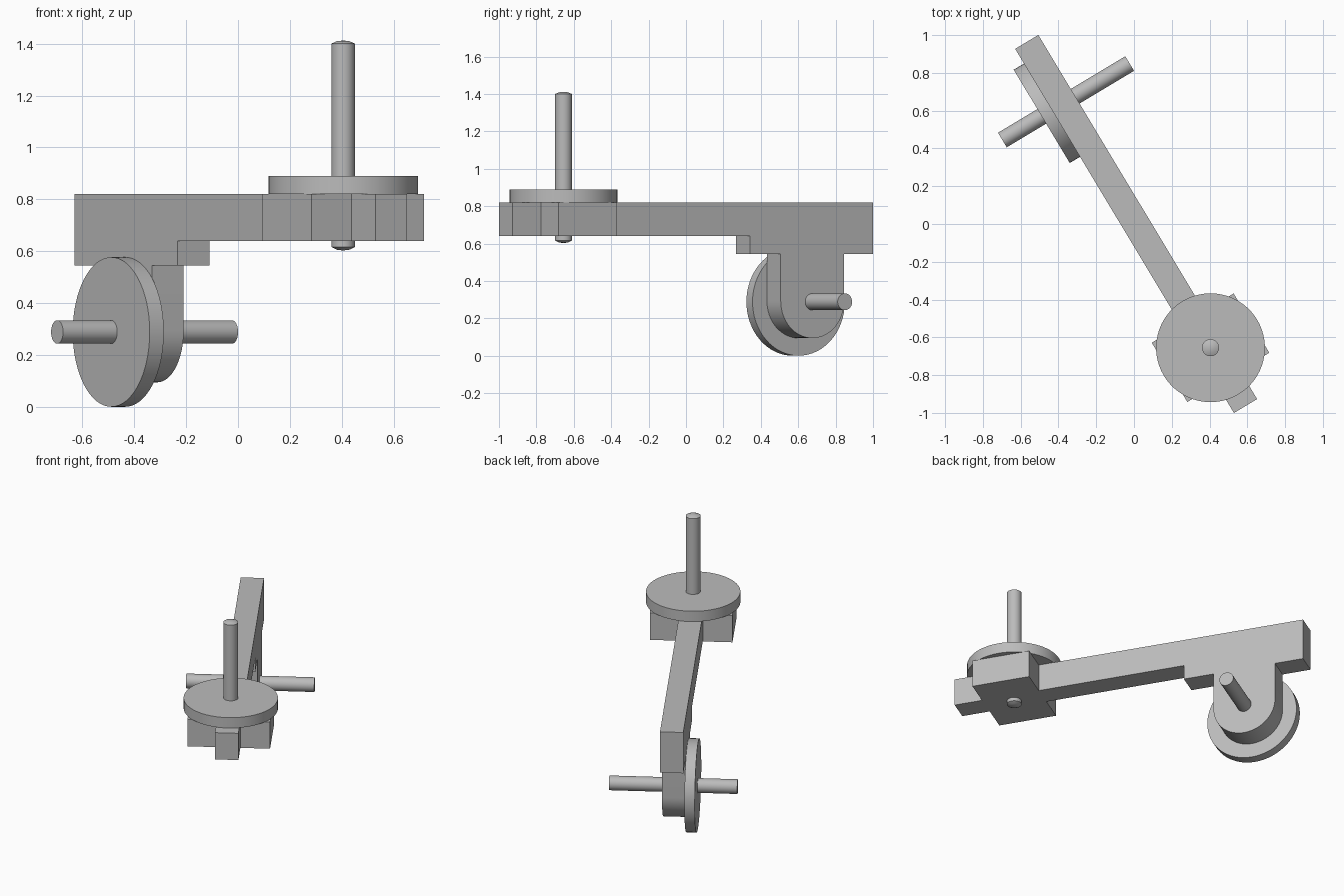
import bpy, bmesh, math
from mathutils import Matrix

cube = bpy.data.objects.get("Cube")
if cube:
    bpy.data.objects.remove(cube, do_unlink=True)

grey = bpy.data.materials.new("plain grey")
grey.use_nodes = True
grey.diffuse_color = (0.5, 0.5, 0.5, 1)
grey.node_tree.nodes["Principled BSDF"].inputs["Base Color"].default_value = (0.5, 0.5, 0.5, 1)

# Working frame: x runs along the arm from the hub, y across it
FRAME = Matrix.Translation((0.405, -0.655, 0)) @ Matrix.Rotation(math.radians(121), 4, "Z")
HALF = 0.0715             # half the arm thickness
AXLE_X, AXLE_Z = 1.51, 0.289
ROD, DISC = 0.045, 0.288  # radii


def finish(name, bm, smooth=False):
    bmesh.ops.recalc_face_normals(bm, faces=bm.faces)
    mesh = bpy.data.meshes.new(name)
    bm.to_mesh(mesh)
    bm.free()
    mesh.materials.append(grey)
    obj = bpy.data.objects.new(name, mesh)
    bpy.context.collection.objects.link(obj)
    obj.matrix_world = FRAME
    if smooth:
        bpy.ops.object.select_all(action="DESELECT")
        obj.select_set(True)
        bpy.context.view_layer.objects.active = obj
        bpy.ops.object.shade_smooth_by_angle(angle=math.radians(35))
    return obj


def plate(name, outline, half, smooth=False):
    """Side outline of (x, z) points, extruded across the arm."""
    bm = bmesh.new()
    face = bm.faces.new([bm.verts.new((x, -half, z)) for x, z in outline])
    new = bmesh.ops.extrude_face_region(bm, geom=[face])["geom"]
    verts = [g for g in new if isinstance(g, bmesh.types.BMVert)]
    bmesh.ops.translate(bm, verts=verts, vec=(0, 2 * half, 0))
    return finish(name, bm, smooth)


def box(name, x0, x1, z0, z1, half):
    return plate(name, [(x0, z0), (x1, z0), (x1, z1), (x0, z1)], half)


def lathe(name, profile, place=Matrix(), steps=64):
    """Spin (radius, height) points about the local z axis."""
    bm = bmesh.new()
    verts = [bm.verts.new((r, 0, h)) for r, h in profile]
    edges = [bm.edges.new(pair) for pair in zip(verts, verts[1:])]
    bmesh.ops.spin(bm, geom=verts + edges, cent=(0, 0, 0), axis=(0, 0, 1),
                   angle=math.tau, steps=steps)
    bmesh.ops.remove_doubles(bm, verts=bm.verts, dist=0.0001)
    bm.transform(place)
    return finish(name, bm, True)


def cylinder(name, radius, h0, h1, place=Matrix()):
    return lathe(name, [(0, h0), (radius, h0), (radius, h1), (0, h1)], place)


# Hub block with a short stub at the front
box("hub_block", -0.183, 0.183, 0.64, 0.82, 0.253)
box("front_stub", -0.36, -0.183, 0.64, 0.82, HALF)

# Long arm, deeper at the rear, with a round-ended wheel bracket below
R = 0.198
bracket = [(AXLE_X - R * math.cos(math.pi * i / 32), AXLE_Z + 0.004 - R * math.sin(math.pi * i / 32))
           for i in range(33)]
outline = [(0.183, 0.82), (0.183, 0.64), (1.12, 0.64), (1.12, 0.545), (AXLE_X - R, 0.545)]
outline += bracket + [(AXLE_X + R, 0.545), (1.889, 0.545), (1.889, 0.82)]
plate("arm", outline, HALF, True)

# Upright spindle with domed ends, and its disc
lathe("spindle", [(0, 0.603), (0.025, 0.606), (ROD, 0.616),
                  (ROD, 1.4), (0.025, 1.409), (0, 1.412)])
cylinder("top_disc", DISC, 0.82, 0.89)

# Side wheel and its axle
across = Matrix.Translation((AXLE_X, 0, AXLE_Z)) @ Matrix.Rotation(math.radians(-90), 4, "X")
cylinder("wheel", DISC, HALF, 0.135, across)
cylinder("axle", ROD, -0.408, 0.378, across)
